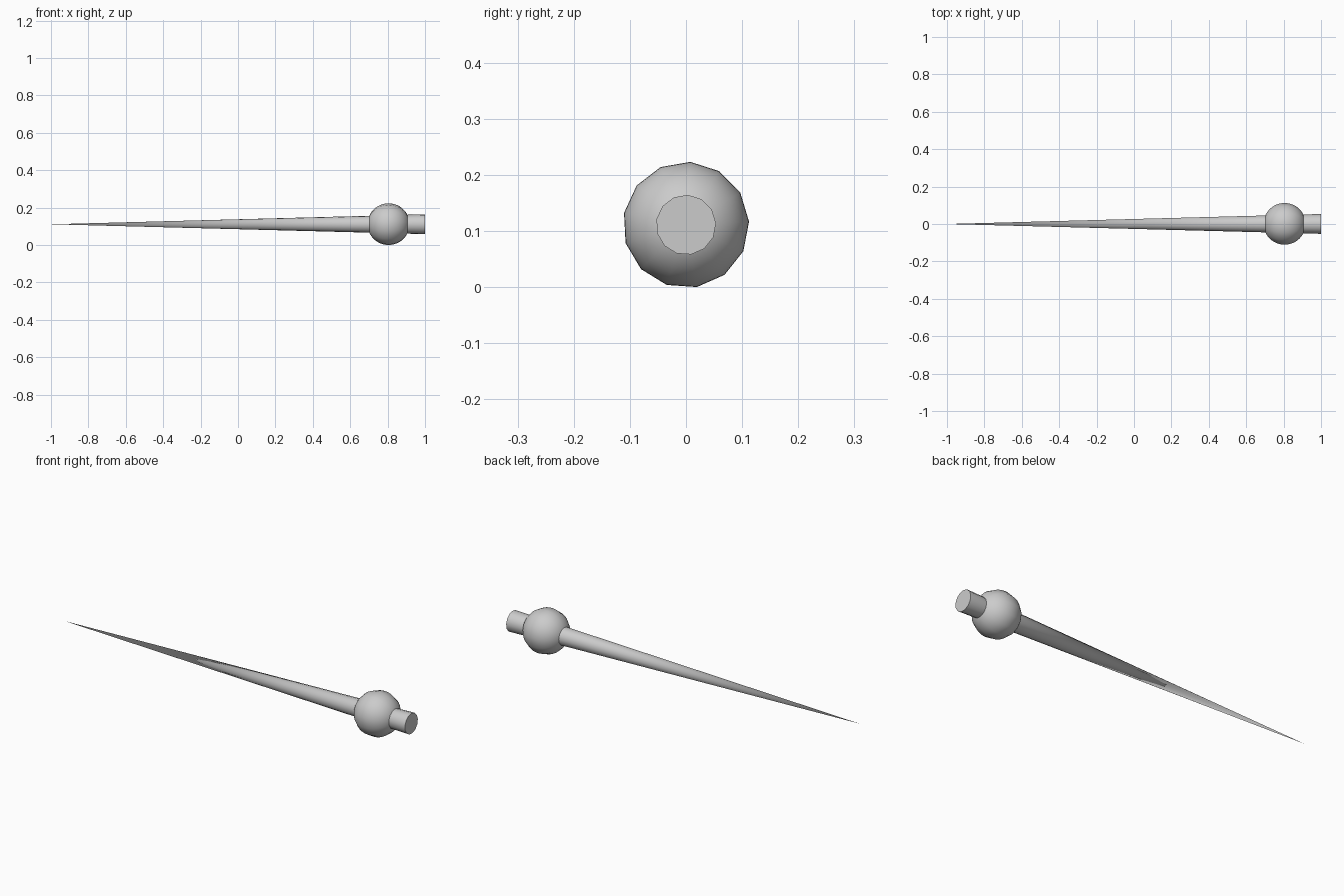
import bpy
import bmesh
from math import sin, cos, pi, radians

if "Cube" in bpy.data.objects:
    bpy.data.objects.remove(bpy.data.objects["Cube"])

SIDES = 13          # facets around the long axis
CZ = 0.111          # height of the axis
PHASE = radians(3)


def lathe_x(name, profile):
    """Revolve (x, radius) points around the horizontal axis."""
    bm = bmesh.new()
    rings = []
    for x, r in profile:
        if r == 0:
            rings.append([bm.verts.new((x, 0, CZ))] * SIDES)
        else:
            rings.append([bm.verts.new((x, r * cos(PHASE + 2 * pi * i / SIDES),
                                        CZ + r * sin(PHASE + 2 * pi * i / SIDES)))
                          for i in range(SIDES)])
    for a, b in zip(rings, rings[1:]):
        for i in range(SIDES):
            j = (i + 1) % SIDES
            bm.faces.new(dict.fromkeys((a[i], a[j], b[j], b[i])))
    # flat cap on an open end
    if profile[-1][1] > 0:
        bm.faces.new(rings[-1])
    bmesh.ops.recalc_face_normals(bm, faces=bm.faces)
    mesh = bpy.data.meshes.new(name)
    bm.to_mesh(mesh)
    bm.free()
    obj = bpy.data.objects.new(name, mesh)
    bpy.context.collection.objects.link(obj)
    bpy.ops.object.select_all(action='DESELECT')
    obj.select_set(True)
    bpy.context.view_layer.objects.active = obj
    bpy.ops.object.shade_smooth_by_angle(angle=radians(40))
    return obj


# long tapering spike running through the ball to the flat butt end
lathe_x("spike", [(-1, 0), (1, 0.0535)])

# round ball near the thick end
R, RINGS = 0.1125, 24
ball = [(0.805 - R * cos(pi * k / RINGS),
         0 if k in (0, RINGS) else R * sin(pi * k / RINGS))
        for k in range(RINGS + 1)]
lathe_x("ball", ball)
